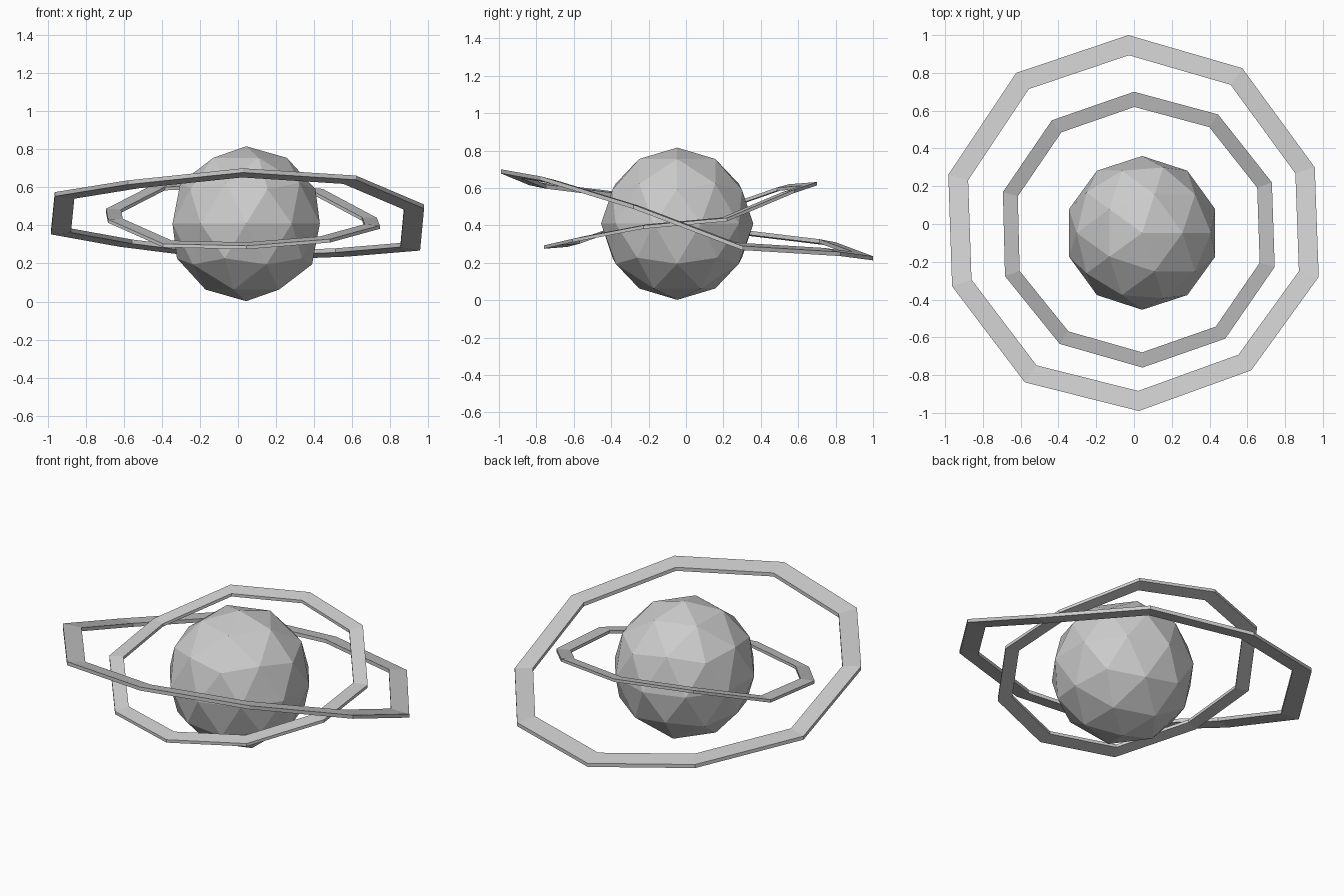
import bpy, bmesh
from mathutils import Vector

if "Cube" in bpy.data.objects:
    bpy.data.objects.remove(bpy.data.objects["Cube"])


def hoop(name, points, centre, inner, thick):
    """Ten-sided flat band: outer corners scaled toward the centre, then given thickness."""
    c = Vector(centre)
    drop = Vector((0, 0, -thick))
    bm = bmesh.new()
    rings = []
    for p in points:
        out = Vector(p)
        inn = c + (out - c) * inner
        rings.append([bm.verts.new(v) for v in (out, inn, inn + drop, out + drop)])
    n = len(rings)
    for i in range(n):
        a, b = rings[i], rings[(i + 1) % n]
        for k in range(4):
            m = (k + 1) % 4
            bm.faces.new((a[k], a[m], b[m], b[k]))
    bmesh.ops.recalc_face_normals(bm, faces=bm.faces)
    mesh = bpy.data.meshes.new(name)
    bm.to_mesh(mesh)
    bm.free()
    obj = bpy.data.objects.new(name, mesh)
    bpy.context.collection.objects.link(obj)
    return obj


# faceted ball
bpy.ops.mesh.primitive_ico_sphere_add(subdivisions=2, radius=0.407,
                                      location=(0.043, -0.047, 0.409))
bpy.context.object.name = "planet_ball"

# large ring, high at the front
hoop("outer_ring", [
    (-0.03, 1.00, 0.235), (0.573, 0.825, 0.258), (0.957, 0.30, 0.29),
    (0.978, -0.28, 0.51), (0.62, -0.775, 0.662), (0.025, -0.99, 0.70),
    (-0.578, -0.838, 0.637), (-0.963, -0.33, 0.575), (-0.983, 0.26, 0.375),
    (-0.623, 0.80, 0.31)], (-0.003, 0.003, 0.46), 0.893, 0.022)

# small ring, high at the back
hoop("inner_ring", [
    (0.0, 0.70, 0.632), (0.445, 0.58, 0.592), (0.73, 0.22, 0.44),
    (0.745, -0.227, 0.40), (0.483, -0.607, 0.328), (0.045, -0.76, 0.293),
    (-0.393, -0.635, 0.303), (-0.683, -0.276, 0.432), (-0.694, 0.169, 0.487),
    (-0.435, 0.549, 0.62)], (0.023, -0.03, 0.46), 0.89, 0.018)
